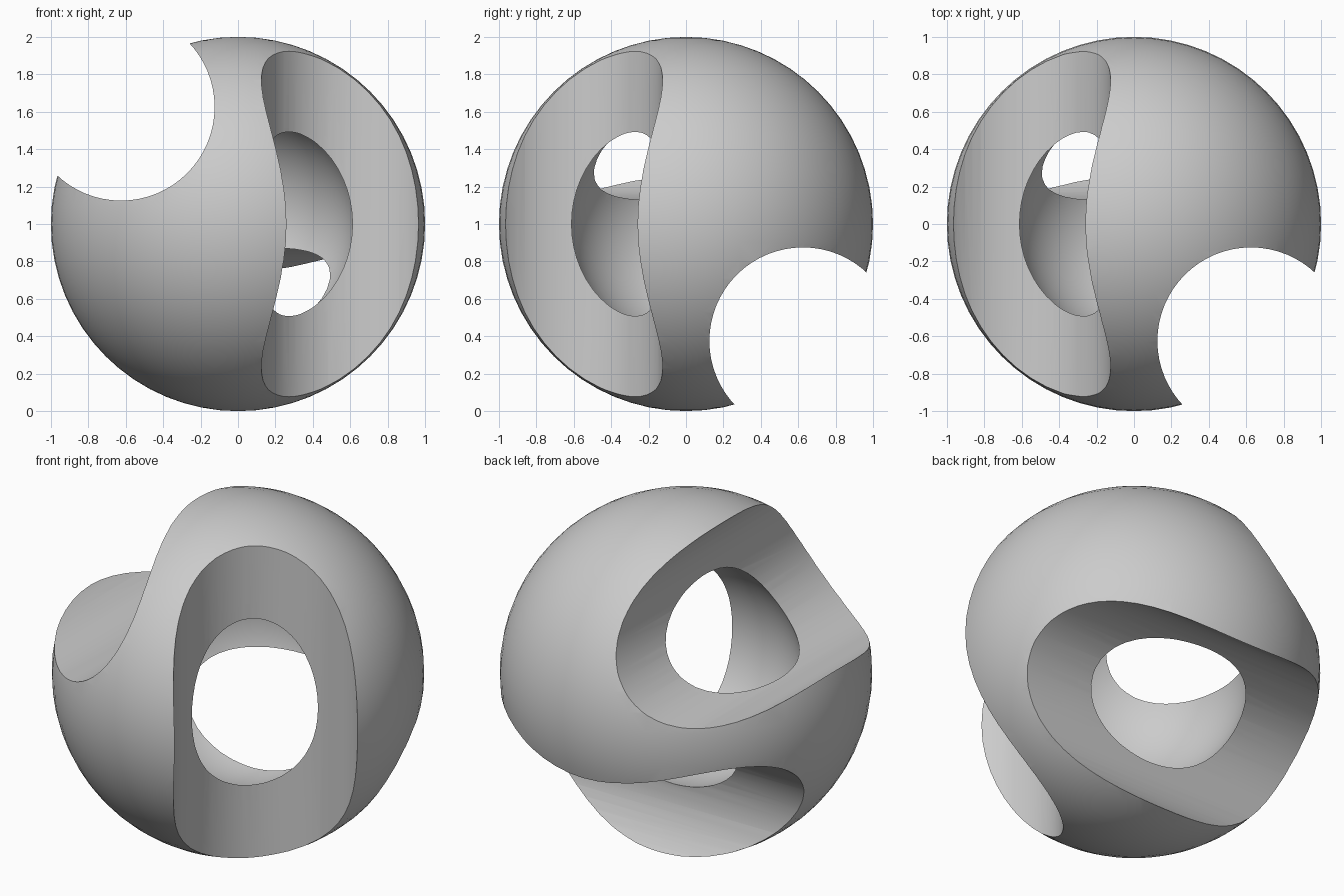
import bpy, math

if "Cube" in bpy.data.objects:
    bpy.data.objects.remove(bpy.data.objects["Cube"])

R_OUT, R_IN = 1.0, 0.625      # hollow ball: outer and inner radius
C, R_CUT = 0.625, 0.5         # notch axis offset and notch radius

grey = bpy.data.materials.new("light grey")
grey.diffuse_color = (0.6, 0.6, 0.6, 1)
grey.use_nodes = True
grey.node_tree.nodes["Principled BSDF"].inputs["Base Color"].default_value = grey.diffuse_color


def sphere(name, r):
    bpy.ops.mesh.primitive_uv_sphere_add(segments=64, ring_count=32, radius=r, location=(0, 0, 1))
    ob = bpy.context.object
    ob.name = name
    ob.data.materials.append(grey)
    return ob


def cylinder(name, loc, rot):
    bpy.ops.mesh.primitive_cylinder_add(vertices=64, radius=R_CUT, depth=3, location=loc, rotation=rot)
    ob = bpy.context.object
    ob.name = name
    ob.data.materials.append(grey)
    return ob


# Outer ball, inner cavity and one notch along each axis
ball = sphere("notched_hollow_ball", R_OUT)
q = math.pi / 2
cutters = [
    sphere("cavity_cutter", R_IN),
    cylinder("notch_cutter_y", (-C, 0, 1 + C), (q, 0, 0)),
    cylinder("notch_cutter_x", (0, C, 1 - C), (0, q, 0)),
    cylinder("notch_cutter_z", (C, -C, 1), (0, 0, 0)),
]

# Carve the ball, then drop the cutters
bpy.context.view_layer.objects.active = ball
for cut in cutters:
    mod = ball.modifiers.new(cut.name, 'BOOLEAN')
    mod.operation = 'DIFFERENCE'
    mod.solver = 'EXACT'
    mod.object = cut
    bpy.ops.object.modifier_apply(modifier=mod.name)
for cut in cutters:
    bpy.data.objects.remove(cut, do_unlink=True)

# Smooth skin with crisp notch rims
bpy.ops.object.select_all(action='DESELECT')
ball.select_set(True)
bpy.ops.object.shade_smooth_by_angle(angle=math.radians(30))
